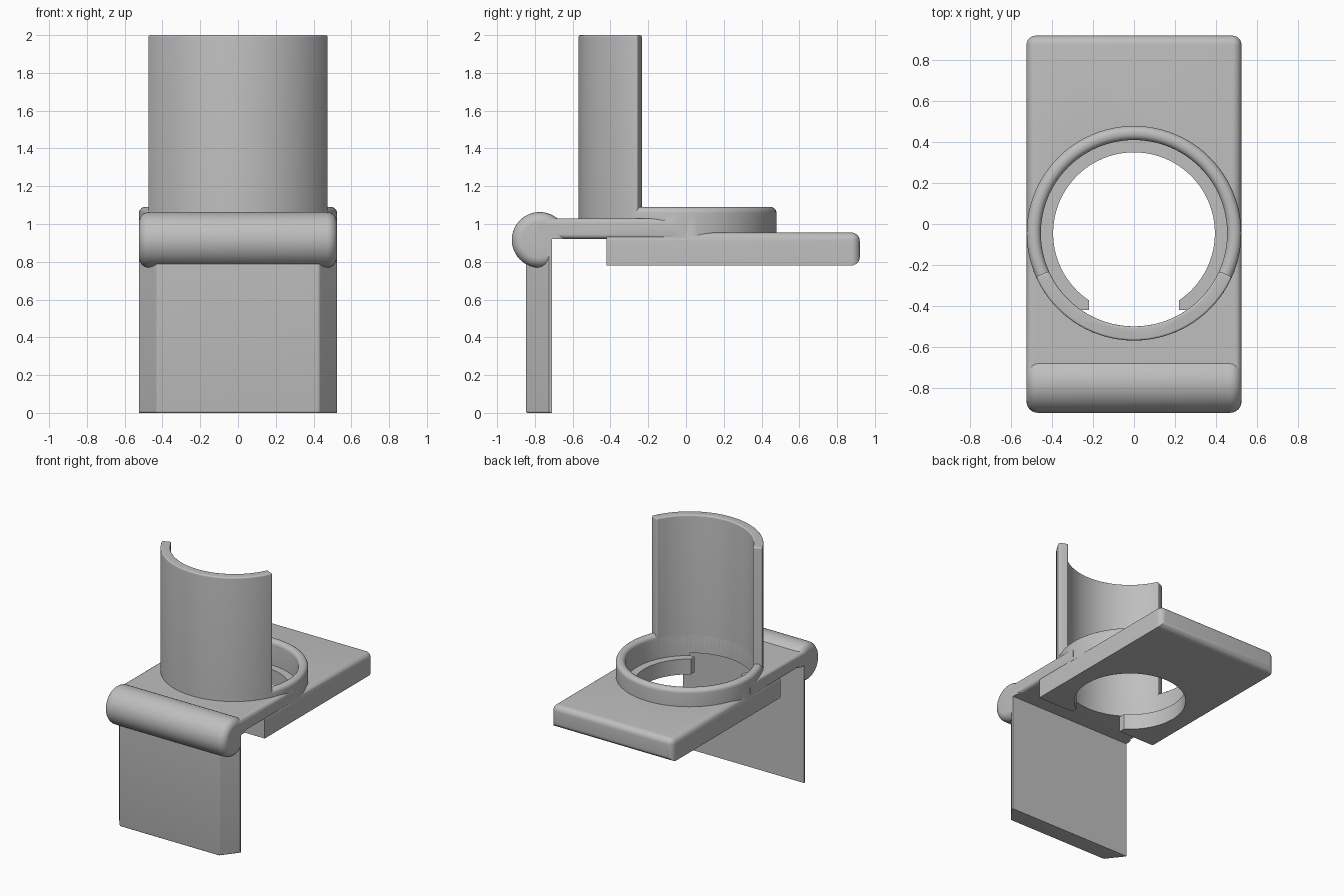
import bpy, bmesh, math

if "Cube" in bpy.data.objects:
    bpy.data.objects.remove(bpy.data.objects["Cube"], do_unlink=True)

GREY = (0.52, 0.52, 0.52, 1)
grey = bpy.data.materials.new("grey_plastic")
grey.use_nodes = True
grey.diffuse_color = GREY
grey.node_tree.nodes["Principled BSDF"].inputs["Base Color"].default_value = GREY

HALF = 0.525        # half width of the whole body
CY = -0.045         # centre of the round opening
BORE, RIM = 0.455, 0.524
STEPS = 96


def finish(bm, name):
    bmesh.ops.recalc_face_normals(bm, faces=bm.faces)
    mesh = bpy.data.meshes.new(name)
    bm.to_mesh(mesh)
    bm.free()
    obj = bpy.data.objects.new(name, mesh)
    bpy.context.collection.objects.link(obj)
    mesh.materials.append(grey)
    return obj


def prism(name, outline, z0, z1, rule=None, width=0.03):
    """Extrude a plan outline, then round the edges whose ends pass the rule."""
    bm = bmesh.new()
    base = bm.faces.new([bm.verts.new((x, y, z0)) for x, y in outline])
    out = bmesh.ops.extrude_face_region(bm, geom=[base])
    for v in out["geom"]:
        if isinstance(v, bmesh.types.BMVert):
            v.co.z = z1
    bmesh.ops.recalc_face_normals(bm, faces=bm.faces)
    if rule:
        edges = [e for e in bm.edges if rule(e.verts[0].co, e.verts[1].co)]
        bmesh.ops.bevel(bm, geom=edges, offset=width, segments=6,
                        profile=0.5, affect='EDGES', clamp_overlap=True)
    return finish(bm, name)


def box(name, hx, y0, y1, z0, z1, rule=None, width=0.03):
    return prism(name, [(-hx, y0), (hx, y0), (hx, y1), (-hx, y1)], z0, z1, rule, width)


def lathe(name, profile):
    """Turn a radius/height profile around the axis of the opening."""
    bm = bmesh.new()
    vs = [bm.verts.new((r, CY, z)) for r, z in profile]
    es = [bm.edges.new(pair) for pair in zip(vs, vs[1:])]
    bmesh.ops.spin(bm, geom=vs + es, cent=(0, CY, 0), axis=(0, 0, 1),
                   angle=2 * math.pi, steps=STEPS)
    bmesh.ops.remove_doubles(bm, verts=bm.verts, dist=0.0001)
    return finish(bm, name)


def arc(cx, cz, r, a0, a1, n=6):
    angles = [math.radians(a0 + (a1 - a0) * i / n) for i in range(n + 1)]
    return [(cx + r * math.cos(a), cz + r * math.sin(a)) for a in angles]


def combine(target, other, operation):
    bpy.context.view_layer.objects.active = target
    mod = target.modifiers.new(operation.lower(), 'BOOLEAN')
    mod.operation, mod.solver, mod.object = operation, 'EXACT', other
    bpy.ops.object.modifier_apply(modifier=mod.name)
    bpy.data.objects.remove(other, do_unlink=True)


def smooth(obj):
    bpy.ops.object.select_all(action='DESELECT')
    obj.select_set(True)
    bpy.context.view_layer.objects.active = obj
    bpy.ops.object.shade_smooth_by_angle(angle=math.radians(30))


# Thick rear plate with a rounded rear end and rounded upper sides
def top_side(a, b):
    return abs(a.x - b.x) < 0.01 and min(a.z, b.z) > 0.9 and abs(a.y - b.y) > 0.1


body = box("body", HALF, -0.42, 0.92, 0.78, 0.955,
           lambda a, b: min(a.y, b.y) > 0.9 or top_side(a, b), 0.045)

# Thinner raised deck in front
deck = box("deck", HALF, -0.78, CY, 0.92, 1.03, top_side, 0.03)

# Rounded bar across the front edge
bar_bm = bmesh.new()
bmesh.ops.create_cone(bar_bm, cap_ends=True, segments=64, radius1=0.147,
                      radius2=0.147, depth=2 * HALF)
rims = [e for e in bar_bm.edges if abs(e.verts[0].co.z - e.verts[1].co.z) < 0.01]
bmesh.ops.bevel(bar_bm, geom=rims, offset=0.055, segments=6, profile=0.5, affect='EDGES')
for v in bar_bm.verts:
    x, y, z = v.co
    v.co = (z, y - 0.775, x + 0.916)
bar = finish(bar_bm, "front_bar")
combine(bar, box("bar_trim", 1, -0.71, -0.3, 0.5, 0.92), 'DIFFERENCE')

# Hanging front flap with slanted sides
half_plan = [(HALF, -0.71), (HALF, -0.725), (0.43, -0.848)]
plan = half_plan + [(-x, y) for x, y in reversed(half_plan)]


def flap_edges(a, b):
    front = max(a.y, b.y) < -0.8
    low_rim = max(a.z, b.z) < 0.01 and min(a.y, b.y) < -0.8
    return low_rim or (front and abs(a.x - b.x) < 0.01)


flap = prism("flap", plan, 0, 0.9, flap_edges, 0.04)

# Raised round rim
rim = lathe("rim", [(0, 0.925), (RIM, 0.925)]
            + arc(RIM - 0.032, 1.058, 0.032, 0, 90) + [(0, 1.09)])

for part in (deck, bar, flap, rim):
    combine(body, part, 'UNION')

# Stepped opening that leaves an inner ledge, broken at the front
opening = lathe("opening", [(0, 0.6), (0.395, 0.6), (0.395, 0.9), (BORE, 0.9)]
                + arc(BORE + 0.032, 1.058, 0.032, 180, 90) + [(BORE + 0.032, 1.3), (0, 1.3)])
combine(body, opening, 'DIFFERENCE')
combine(body, box("ledge_gap", 0.22, -0.5, -0.25, 0.6, 0.9), 'DIFFERENCE')
smooth(body)

# Tall half-round shield standing on the front of the rim
tilt = math.radians(24)
angles = [math.pi + tilt + (math.pi - 2 * tilt) * i / 48 for i in range(49)]
outline = [(r * math.cos(a), CY + r * math.sin(a))
           for r, run in ((RIM, angles), (BORE, angles[::-1])) for a in run]
ends = -0.27


def shield_edges(a, b):
    on_top = min(a.z, b.z) > 1.9
    upright = abs(a.z - b.z) > 0.5 and max(a.y, b.y) > ends
    return on_top or upright


shield = prism("shield", outline, 0.94, 2.0, shield_edges, 0.028)
smooth(shield)
